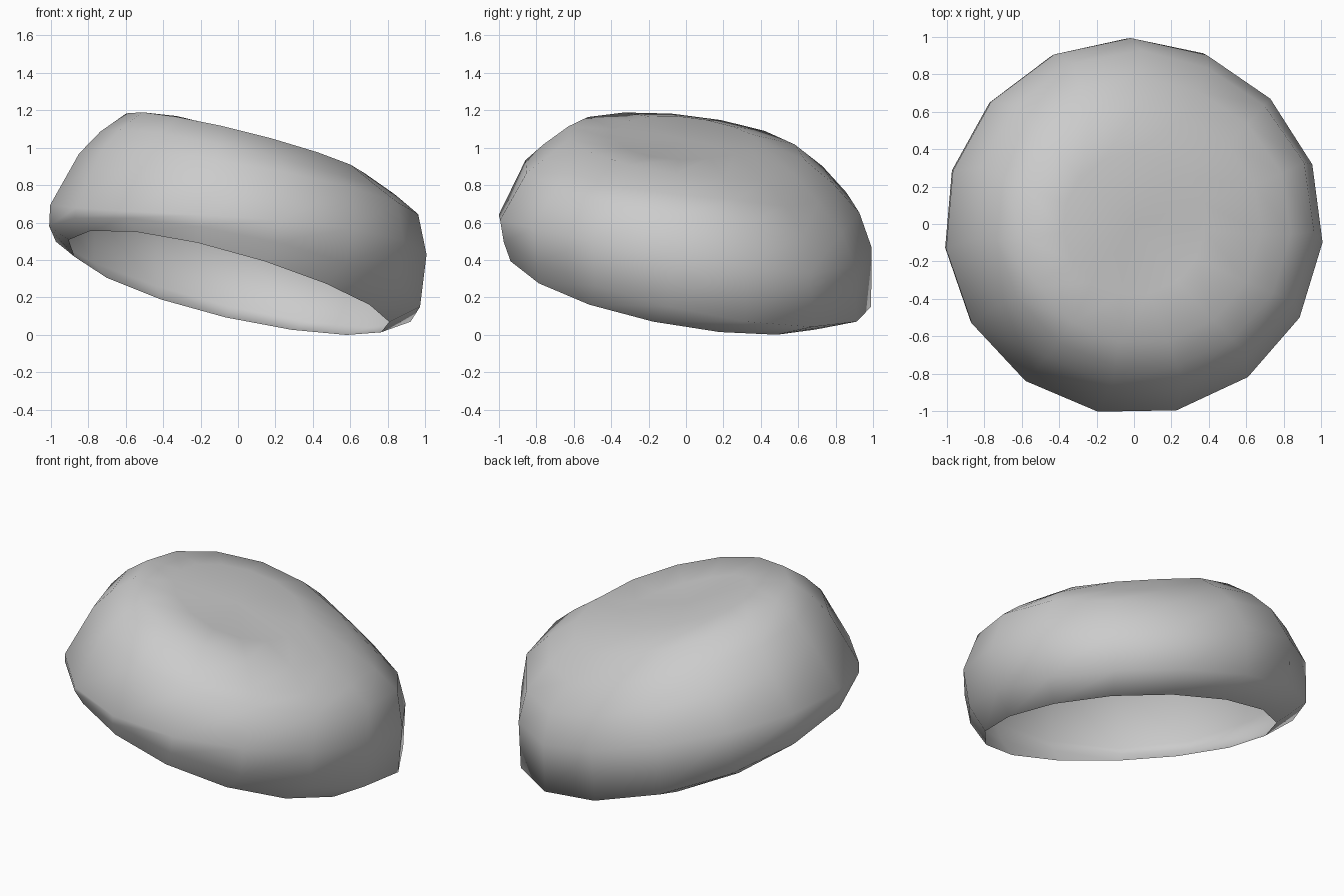
import bpy
import bmesh
import math

cube = bpy.data.objects.get("Cube")
if cube:
    bpy.data.objects.remove(cube, do_unlink=True)

SIDES = 15
DENT_ANGLE = math.radians(60)

# One plain material
grey = bpy.data.materials.new("soft_grey")
grey.use_nodes = True
colour = (0.6, 0.6, 0.6, 1)
grey.diffuse_color = colour
grey.node_tree.nodes["Principled BSDF"].inputs["Base Color"].default_value = colour

# Tilted rings from the open rim up to the crown:
# centre x, centre y, radius, height, tilt along x, tilt along y, saddle, dent
rings = [
    (-.05, -.10, .86, .265, -.215, -.18, .01, 0),
    (-.02, -.005, .995, .34, -.215, -.20, -.01, 0),
    (0, -.01, 1.01, .55, -.14, -.075, -.04, .04),
    (.055, .035, .91, .79, -.16, -.11, 0, .09),
    (.05, .015, .79, .905, -.165, -.075, .01, .08),
    (.04, 0, .64, 1.01, -.16, -.07, 0, .03),
    (0, 0, .38, 1.045, -.115, -.02, .01, 0),
]


def add_ring(bm, cx, cy, radius, height, tilt_x, tilt_y, saddle, dent):
    loop = []
    for i in range(SIDES):
        a = math.radians(-5) + math.tau * i / SIDES
        sink = dent * max(0, math.cos(a - DENT_ANGLE)) ** 6
        r = radius - sink / 2
        z = height + tilt_x * math.cos(a) + tilt_y * math.sin(a) + saddle * math.sin(2 * a) - sink
        loop.append(bm.verts.new((cx + r * math.cos(a), cy + r * math.sin(a), z)))
    return loop


# Hollow cap, open underneath, with the crown closed by a fan
bm = bmesh.new()
loops = [add_ring(bm, *ring) for ring in rings]
crown = bm.verts.new((0, 0, 1.035))
for i in range(SIDES):
    j = (i + 1) % SIDES
    for low, high in zip(loops, loops[1:]):
        bm.faces.new((low[i], low[j], high[j], high[i]))
    bm.faces.new((loops[-1][i], loops[-1][j], crown))
for face in bm.faces:
    face.smooth = True

# Settle on the ground
lowest = min(v.co.z for v in bm.verts)
bmesh.ops.translate(bm, verts=bm.verts, vec=(0, 0, -lowest))

mesh = bpy.data.meshes.new("hollow_cap")
bm.to_mesh(mesh)
bm.free()
mesh.materials.append(grey)
cap = bpy.data.objects.new("hollow_cap", mesh)
bpy.context.collection.objects.link(cap)
